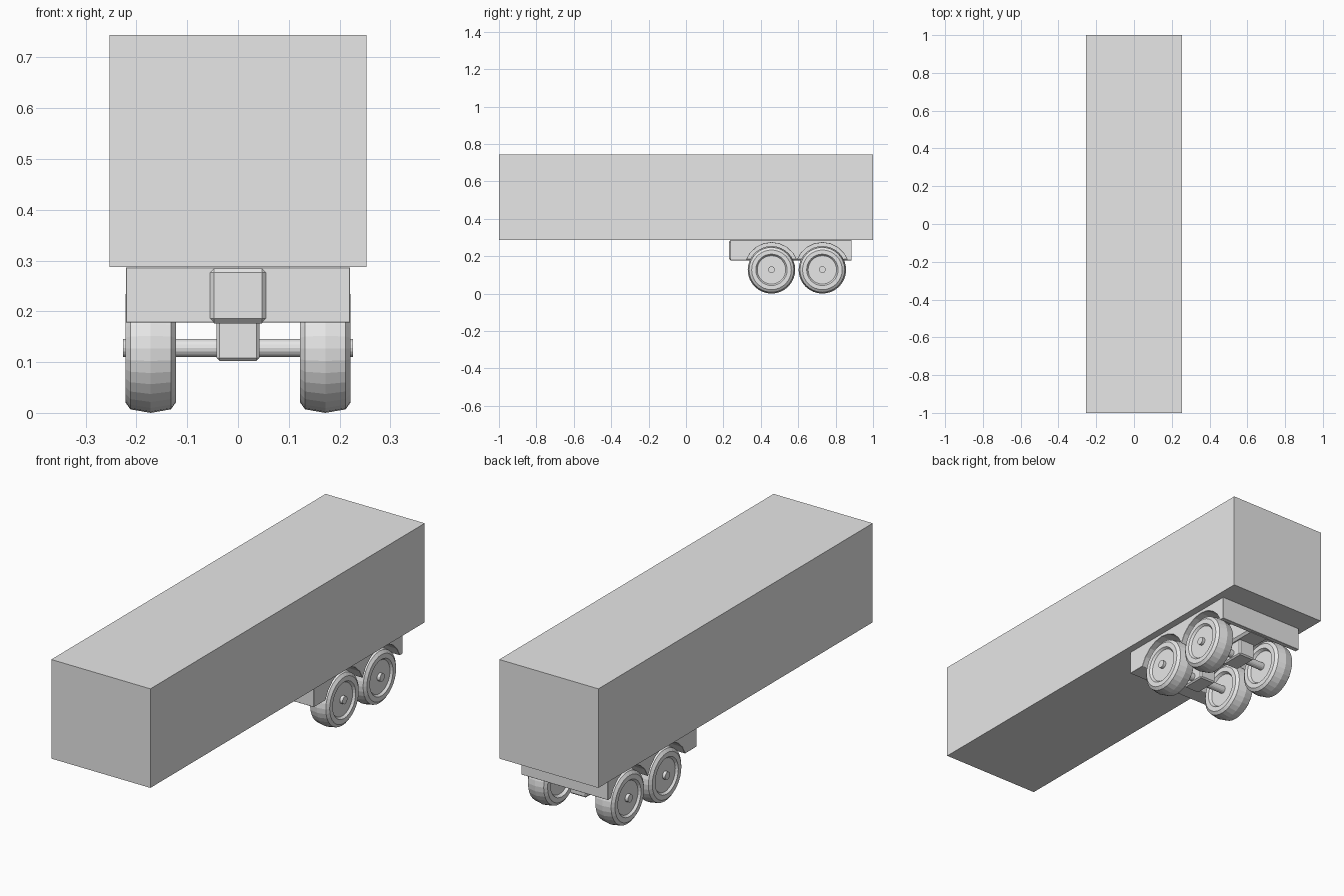
import bpy, bmesh, math

if "Cube" in bpy.data.objects:
    bpy.data.objects.remove(bpy.data.objects["Cube"])

grey = bpy.data.materials.new("plain_grey")
grey.diffuse_color = (0.8, 0.8, 0.8, 1)
grey.use_nodes = True
grey.node_tree.nodes["Principled BSDF"].inputs["Base Color"].default_value = grey.diffuse_color

AXLES_Y = (0.457, 0.729)
AXLE_Z = 0.128


def finish(name, bm, bevel=0):
    bmesh.ops.recalc_face_normals(bm, faces=bm.faces[:])
    me = bpy.data.meshes.new(name)
    bm.to_mesh(me)
    bm.free()
    me.materials.append(grey)
    ob = bpy.data.objects.new(name, me)
    bpy.context.collection.objects.link(ob)
    if bevel:
        m = ob.modifiers.new("bevel", 'BEVEL')
        m.width = bevel
        m.segments = 1
        m.limit_method = 'ANGLE'
        m.angle_limit = math.radians(40)
    return ob


def box(name, x0, x1, y0, y1, z0, z1, bevel=0):
    bm = bmesh.new()
    bmesh.ops.create_cube(bm, size=1)
    for v in bm.verts:
        v.co = (x0 + (v.co.x + .5) * (x1 - x0),
                y0 + (v.co.y + .5) * (y1 - y0),
                z0 + (v.co.z + .5) * (z1 - z0))
    return finish(name, bm, bevel)


def lathe(name, profile, y, z, side=1, n=32):
    """Spin an (x, radius) profile around the x axis."""
    bm = bmesh.new()
    rings = [[bm.verts.new((side * x, y + r * math.cos(2 * math.pi * i / n),
                            z + r * math.sin(2 * math.pi * i / n)))
              for i in range(n)] for x, r in profile]
    for a, b in zip(rings, rings[1:]):
        for i in range(n):
            j = (i + 1) % n
            bm.faces.new((a[i], a[j], b[j], b[i]))
    bm.faces.new(rings[0])
    bm.faces.new(rings[-1])
    return finish(name, bm)


# cargo box
box("cargo_box", -0.253, 0.253, -1, 1, 0.287, 0.744)

# bogie frame: side profile with two wheel arches, extruded across
bottom, top, arch = 0.178, 0.286, 0.144
outline = [(0.237, top), (0.237, bottom)]
start = math.asin((bottom - AXLE_Z) / arch)
for y in AXLES_Y:
    for i in range(9):
        a = math.pi - start - (math.pi - 2 * start) * i / 8
        outline.append((y + arch * math.cos(a), AXLE_Z + arch * math.sin(a)))
outline += [(0.885, bottom), (0.885, top)]
bm = bmesh.new()
face = bm.faces.new([bm.verts.new((-0.221, y, z)) for y, z in outline])
ext = bmesh.ops.extrude_face_region(bm, geom=[face])
bmesh.ops.translate(bm, vec=(0.442, 0, 0),
                    verts=[v for v in ext["geom"] if isinstance(v, bmesh.types.BMVert)])
finish("bogie_frame", bm, 0.007)

# central spine beam, slightly proud at the front
box("spine_beam", -0.057, 0.057, 0.229, 0.88, 0.176, 0.286, 0.01)

# wheel profile from inner hub face to outer hub face
wheel = [(0.135, 0.02), (0.135, 0.076), (0.122, 0.084), (0.122, 0.106),
         (0.132, 0.12), (0.172, 0.127), (0.212, 0.12), (0.222, 0.106),
         (0.222, 0.084), (0.212, 0.076), (0.212, 0.02)]

for n, y in enumerate(AXLES_Y, 1):
    box(f"axle_mount_{n}", -0.042, 0.042, y - 0.06, y + 0.06, 0.102, 0.28, 0.006)
    lathe(f"axle_{n}", [(-0.226, 0.018), (0.226, 0.018)], y, AXLE_Z, n=16)
    for side, label in ((1, "right"), (-1, "left")):
        lathe(f"wheel_{label}_{n}", wheel, y, AXLE_Z - 0.001, side)
